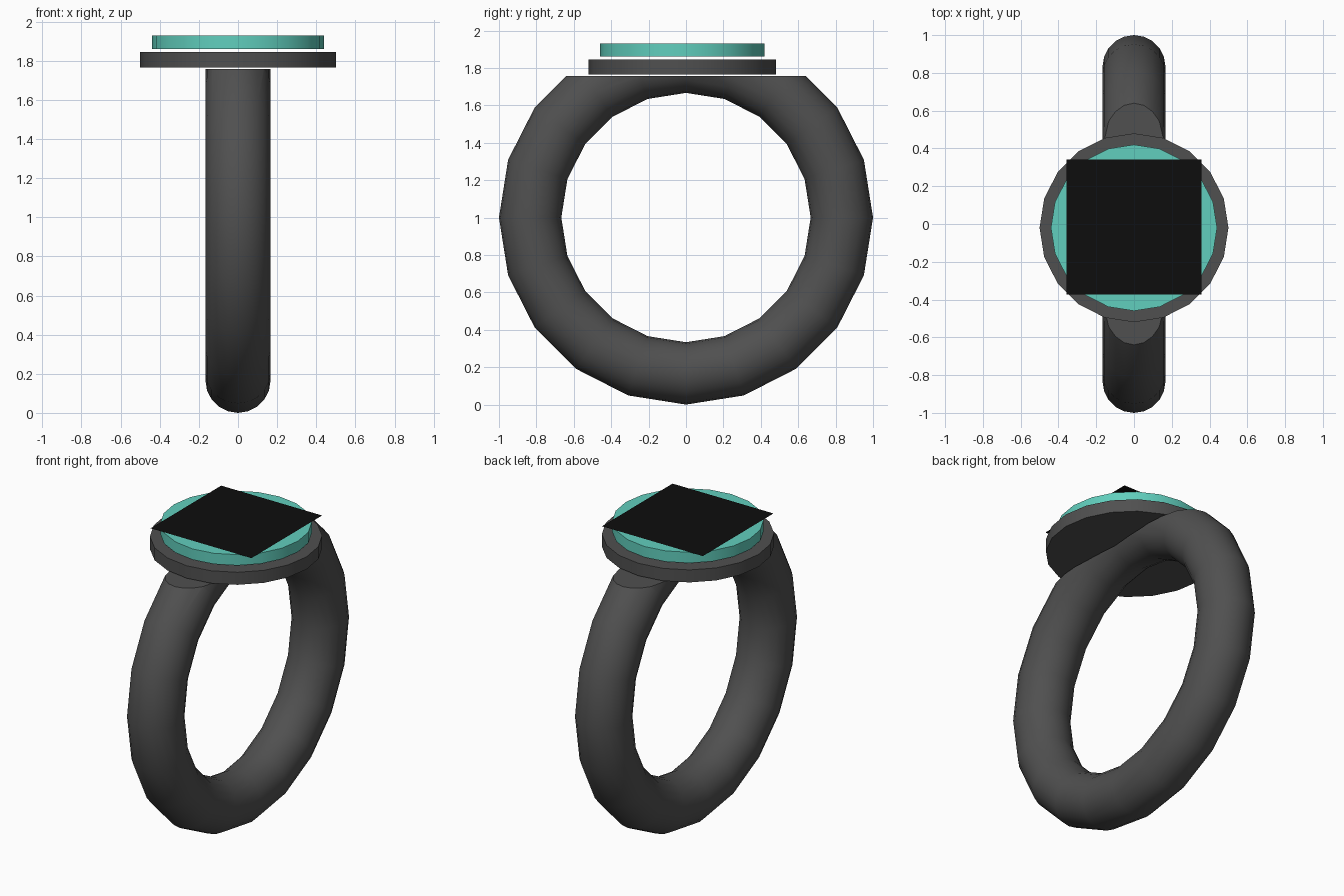
import bpy, bmesh, math
from mathutils import Matrix

if "Cube" in bpy.data.objects:
    bpy.data.objects.remove(bpy.data.objects["Cube"])


def material(name, rgb):
    m = bpy.data.materials.new(name)
    m.diffuse_color = (*rgb, 1)
    m.use_nodes = True
    m.node_tree.nodes["Principled BSDF"].inputs["Base Color"].default_value = m.diffuse_color
    return m


GREY = material("dark metal", (0.08, 0.08, 0.08))
TEAL = material("teal stone", (0.12, 0.62, 0.51))
BLACK = material("black plate", (0.004, 0.004, 0.004))


def finish(obj, name, mat):
    obj.name = name
    obj.data.materials.append(mat)
    bpy.ops.object.shade_smooth_by_angle(angle=math.radians(35))
    return obj


def disc(name, radius, z0, z1, mat):
    bpy.ops.mesh.primitive_cylinder_add(vertices=20, radius=radius, depth=z1 - z0)
    obj = bpy.context.object
    # corners lie on the x and y axes
    obj.data.transform(Matrix.Translation((0, -0.02, (z0 + z1) / 2)))
    return finish(obj, name, mat)


# band: upright ring with its top sliced flat
bpy.ops.mesh.primitive_torus_add(major_segments=20, minor_segments=20,
                                 major_radius=0.8333, minor_radius=0.1667)
band = bpy.context.object
band.data.transform(Matrix.Translation((0, 0, 1)) @ Matrix.Rotation(math.pi / 2, 4, 'Y'))
bm = bmesh.new()
bm.from_mesh(band.data)
cut = bmesh.ops.bisect_plane(bm, geom=bm.verts[:] + bm.edges[:] + bm.faces[:],
                             plane_co=(0, 0, 1.757), plane_no=(0, 0, 1), clear_outer=True)
edges = [g for g in cut["geom_cut"] if isinstance(g, bmesh.types.BMEdge)]
bmesh.ops.triangle_fill(bm, edges=edges, use_beauty=True)
bmesh.ops.recalc_face_normals(bm, faces=bm.faces[:])
bm.to_mesh(band.data)
bm.free()
finish(band, "band", GREY)

# setting and stone
disc("setting", 0.5, 1.765, 1.845, GREY)
disc("stone", 0.44, 1.861, 1.93, TEAL)

# thin square face plate
bpy.ops.mesh.primitive_plane_add(size=0.715)
plate = bpy.context.object
plate.data.transform(Matrix.Translation((0, -0.017, 1.934)))
finish(plate, "face_plate", BLACK)
